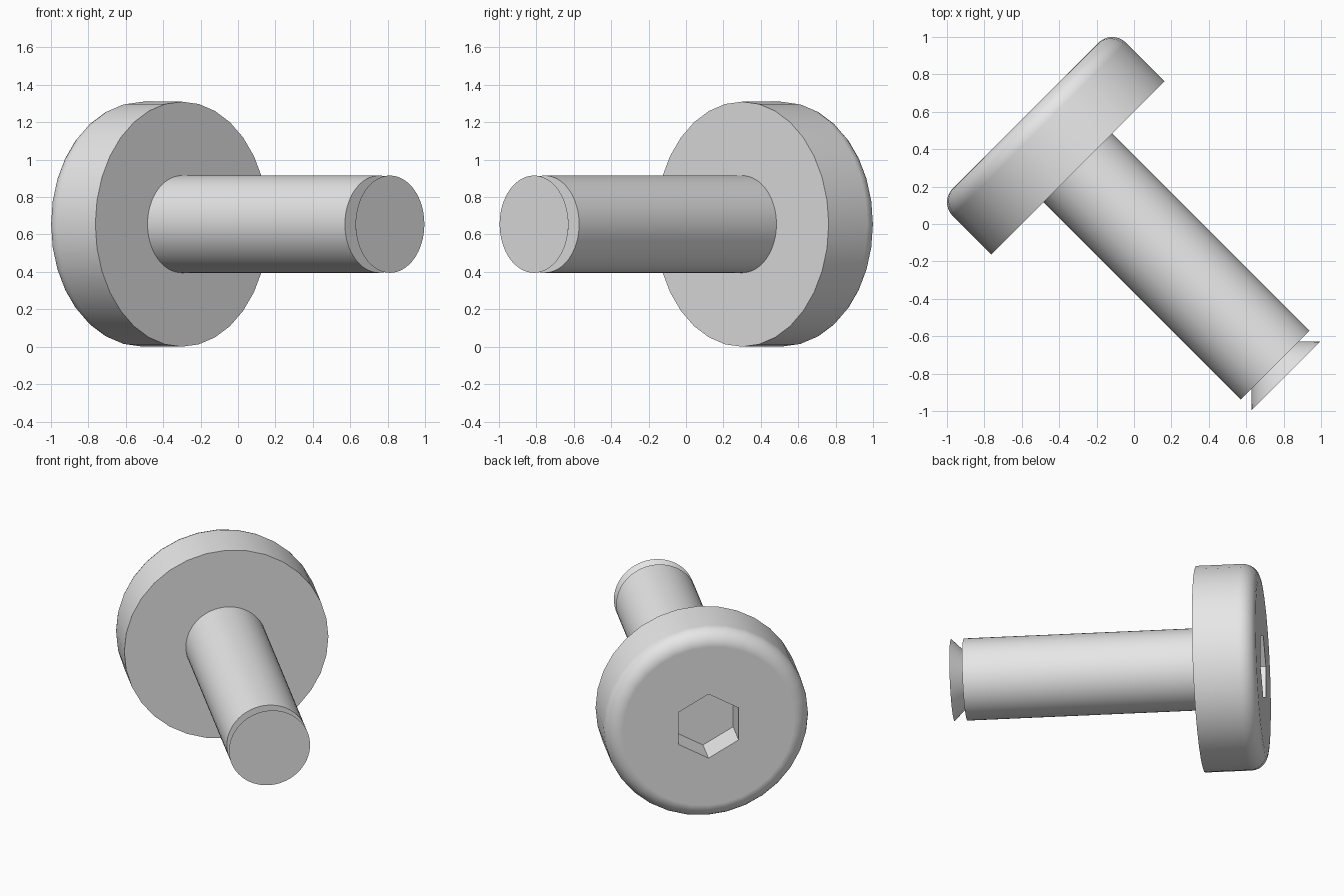
import bpy
import bmesh
from math import sin, cos, pi, radians
from mathutils import Matrix, Vector

if "Cube" in bpy.data.objects:
    bpy.data.objects.remove(bpy.data.objects["Cube"])

steel = bpy.data.materials.new("light_grey_steel")
steel.use_nodes = True
grey = (0.8, 0.8, 0.8, 1)
steel.diffuse_color = grey
steel.node_tree.nodes["Principled BSDF"].inputs["Base Color"].default_value = grey

# The bolt lies level, running diagonally from its head to its tip
axis = Vector((1, -1, 0)).normalized()
up = Vector((0, 0, 1))
placement = Matrix.Translation((0, 0, 0.655)) @ Matrix(
    (up, axis.cross(up), axis)).transposed().to_4x4()


def turned_part(name, profile, sides):
    """Revolve (radius, distance along axis) points, capping both ends."""
    bm = bmesh.new()
    rings = []
    for r, t in profile:
        rings.append([bm.verts.new((r * cos(2 * pi * k / sides),
                                    r * sin(2 * pi * k / sides), t))
                      for k in range(sides)])
    for a, b in zip(rings, rings[1:]):
        for k in range(sides):
            n = (k + 1) % sides
            bm.faces.new((a[k], a[n], b[n], b[k]))
    bm.faces.new(rings[0][::-1])
    bm.faces.new(rings[-1])
    bmesh.ops.recalc_face_normals(bm, faces=bm.faces[:])
    bm.transform(placement)
    mesh = bpy.data.meshes.new(name)
    bm.to_mesh(mesh)
    bm.free()
    mesh.materials.append(steel)
    obj = bpy.data.objects.new(name, mesh)
    bpy.context.collection.objects.link(obj)
    return obj


def make_active(obj):
    bpy.ops.object.select_all(action='DESELECT')
    obj.select_set(True)
    bpy.context.view_layer.objects.active = obj


# Head: a disc with a rounded outer rim
radius, top, under, fillet, steps = 0.655, -0.82, -0.424, 0.104, 7
rim = []
for i in range(steps + 1):
    a = pi / 2 * i / steps
    rim.append((radius - fillet + fillet * sin(a),
                top + fillet - fillet * cos(a)))
head = turned_part("head", rim + [(radius, under)], 32)

# Hexagonal socket cut into the head
depth = 0.2
cutter = turned_part("socket_cutter", [(0.223, top - 0.1), (0.223, top + depth)], 6)
cutter.hide_render = True
cut = head.modifiers.new("socket", 'BOOLEAN')
cut.operation = 'DIFFERENCE'
cut.solver = 'EXACT'
cut.object = cutter
make_active(head)
bpy.ops.object.modifier_apply(modifier=cut.name)
bpy.data.objects.remove(cutter)

# Shank: a plain cylinder, undercut before its flared tip
shank = turned_part("shank", [(0.26, under - 0.02), (0.26, 1.068),
                              (0.18, 1.068), (0.26, 1.149)], 64)

# Smooth round walls, crisp edges, flat end faces
for obj in (head, shank):
    make_active(obj)
    bpy.ops.object.shade_smooth_by_angle(angle=radians(30))
    flat = obj.modifiers.new("flat_ends", 'WEIGHTED_NORMAL')
    flat.keep_sharp = True
